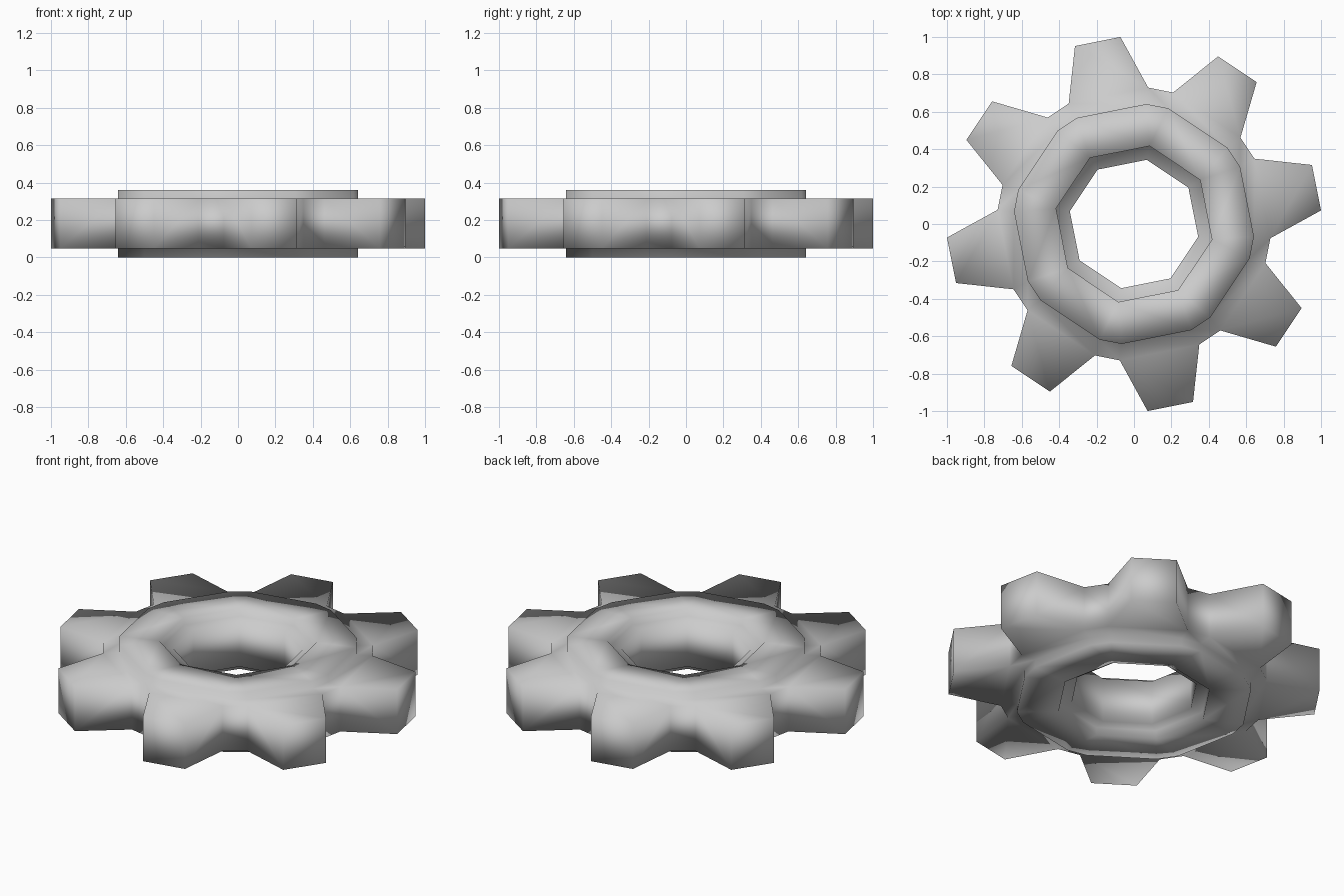
import bpy, bmesh
from math import cos, sin, radians

if "Cube" in bpy.data.objects:
    bpy.data.objects.remove(bpy.data.objects["Cube"])

TEETH = 8
FIRST = 11.25            # direction of the first tooth centre
Z = [0.0, 0.048, 0.315, 0.36]
bm = bmesh.new()


def ring(r, z, offsets):
    """Vertices grouped per tooth, at angular offsets from the tooth centre."""
    out = []
    for i in range(TEETH):
        row = []
        for o in offsets:
            a = radians(FIRST + 45 * i + o)
            row.append(bm.verts.new((r * cos(a), r * sin(a), z)))
        out.append(row)
    return out


def hole(r, z):
    # one vertex per tooth, sitting under the left valley; duplicated as a pair
    v = [p[0] for p in ring(r, z, [-22.5])]
    return [[v[i], v[(i + 1) % TEETH]] for i in range(TEETH)]


def face(*vs):
    vs = list(dict.fromkeys(vs))
    if len(vs) > 2:
        bm.faces.new(vs)


def bridge(a, b, tooth=True, valley=True):
    for i in range(TEETH):
        j = (i + 1) % TEETH
        if tooth:
            face(a[i][0], b[i][0], b[i][1], a[i][1])
        if valley:
            face(a[i][1], b[i][1], b[j][0], a[j][0])


W = [-17.2, 17.2]        # tooth root half angle
T = [-7.1, 7.1]          # tooth tip half angle

# Closed cross-section: bore, upper recess, upper rim, body, lower rim, recess
bore_low = hole(0.35, Z[1])
root_top = ring(0.733, Z[2], W)
root_low = ring(0.733, Z[1], W)
upper = [bore_low, hole(0.35, Z[2]), hole(0.425, Z[2]), hole(0.425, Z[3]),
         ring(0.645, Z[3], W), ring(0.645, Z[2], W), root_top]
lower = [root_low, ring(0.645, Z[1], W), ring(0.645, Z[0], W),
         hole(0.425, Z[0]), hole(0.425, Z[1]), bore_low]
for chain in (upper, lower):
    for a, b in zip(chain, chain[1:]):
        bridge(a, b)

# Valley walls and teeth
bridge(root_top, root_low, tooth=False)
tip_top, tip_low = ring(1.0025, Z[2], T), ring(1.0025, Z[1], T)
for a, b in ((root_top, tip_top), (tip_top, tip_low), (tip_low, root_low)):
    bridge(a, b, valley=False)
for i in range(TEETH):
    for k in (0, 1):
        face(root_top[i][k], tip_top[i][k], tip_low[i][k], root_low[i][k])

bmesh.ops.recalc_face_normals(bm, faces=bm.faces)
for f in bm.faces:
    f.smooth = True
mesh = bpy.data.meshes.new("gear")
bm.to_mesh(mesh)
bm.free()
gear = bpy.data.objects.new("gear", mesh)
bpy.context.collection.objects.link(gear)
